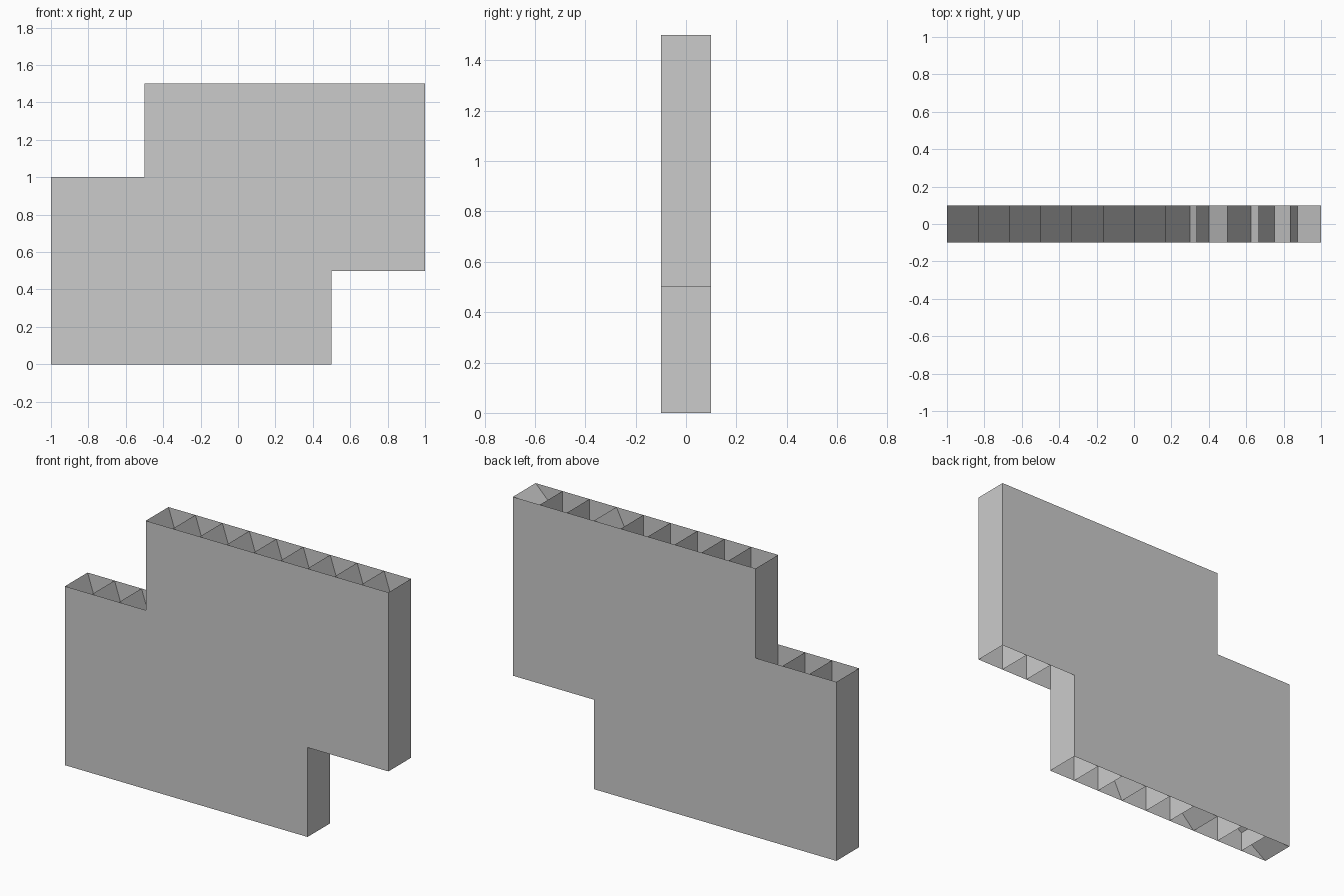
import bpy, bmesh

if "Cube" in bpy.data.objects:
    bpy.data.objects.remove(bpy.data.objects["Cube"])

DEPTH = 0.1      # half thickness of the panel
CELL = 1 / 6     # rib spacing
OUTLINE = [(-1, 0), (0.5, 0), (0.5, 0.5), (1, 0.5),
           (1, 1.5), (-0.5, 1.5), (-0.5, 1), (-1, 1)]


def finish(name, bm):
    mesh = bpy.data.meshes.new(name)
    bm.to_mesh(mesh)
    bm.free()
    ob = bpy.data.objects.new(name, mesh)
    bpy.context.collection.objects.link(ob)
    return ob


def skin(name, y):
    pts = OUTLINE if y < 0 else OUTLINE[::-1]
    bm = bmesh.new()
    bm.faces.new([bm.verts.new((x, y, z)) for x, z in pts])
    finish(name, bm)


def sheets(name, segments):
    """Thin sheets spanning the panel depth along each (x, z) segment."""
    bm = bmesh.new()
    for (x0, z0), (x1, z1) in segments:
        bm.faces.new([bm.verts.new(p) for p in (
            (x0, -DEPTH, z0), (x0, DEPTH, z0), (x1, DEPTH, z1), (x1, -DEPTH, z1))][::-1])
    finish(name, bm)


# Flat stepped faces
skin("front_skin", -DEPTH)
skin("back_skin", DEPTH)

# Outer upright walls; the horizontal edges stay open
sheets("end_walls", [((-1, 1), (-1, 0)), ((-0.5, 1.5), (-0.5, 1)),
                     ((0.5, 0), (0.5, 0.5)), ((1, 0.5), (1, 1.5))])

# Upright inner ribs
uprights = []
for i in range(1, 12):
    x = -1 + i * CELL
    top = 1.5 if i > 3 else 1.0
    bottom = 0.0 if i < 9 else 0.5
    if i == 3:
        top = 1.0
    uprights.append(((x, bottom), (x, top)))
sheets("upright_ribs", uprights)

# Steep diagonal ribs, running down to the right from the open top edges
diagonals = []
for i in range(12):
    x = -1 + i * CELL
    top = 1.0 if i < 3 else 1.5
    bottom = 0.0 if x + top / 3 < 0.51 else 0.5
    if i == 11:
        bottom = 1.0
    diagonals.append(((x + (top - bottom) / 3, bottom), (x, top)))
sheets("diagonal_ribs", diagonals)

# Long cross braces, running up to the right
sheets("cross_braces", [((-0.5, 0), (1, 1.5)), ((0, 0.5), (0.5, 1.5)),
                        ((0, 0), (0.5, 1)), ((-1, 0), (0.5, 1))])
